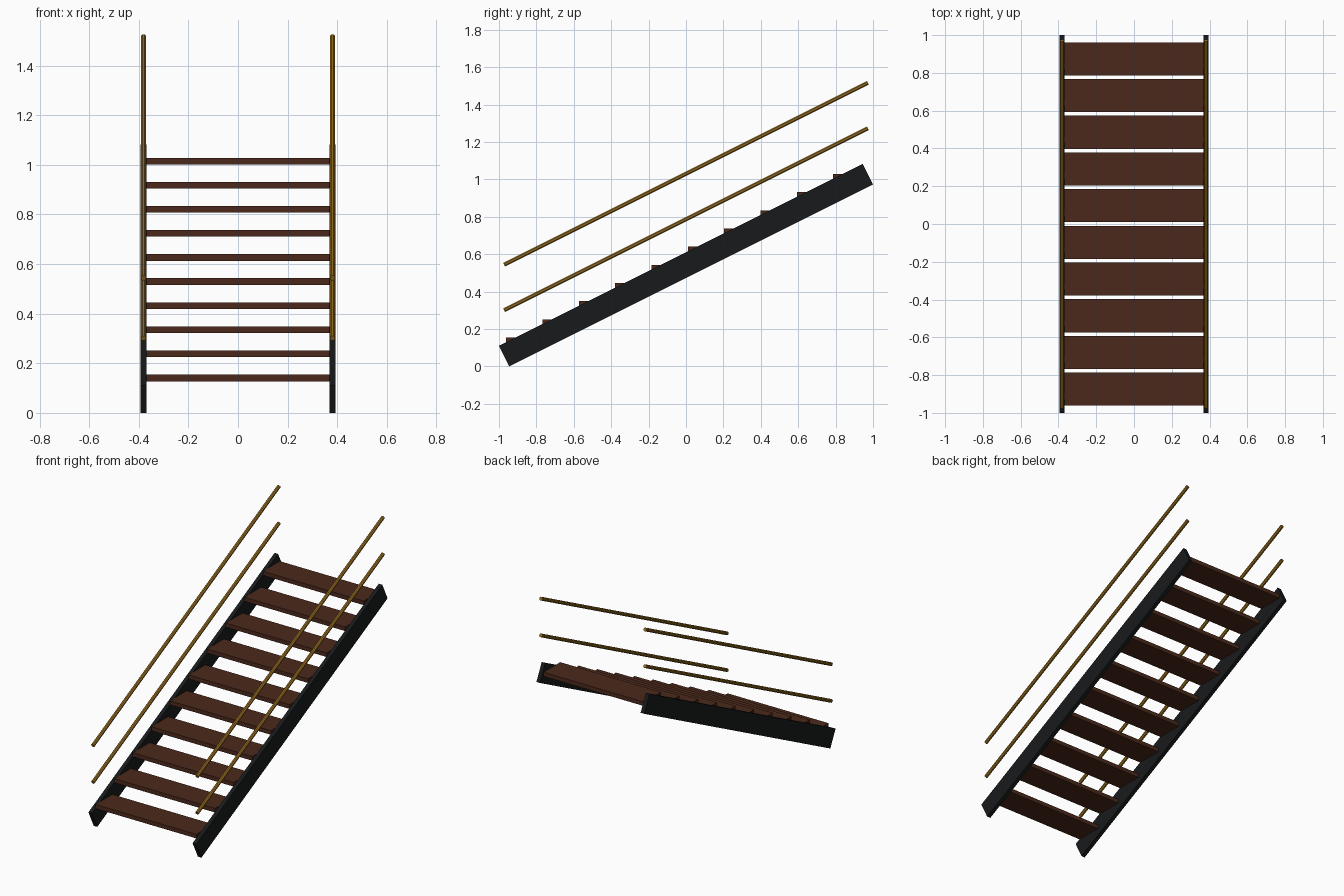
import bpy, math

if "Cube" in bpy.data.objects:
    bpy.data.objects.remove(bpy.data.objects["Cube"])

SLOPE = math.atan(0.5)
LENGTH = 2.174
MID_Z = 0.5415


def material(name, rgb):
    m = bpy.data.materials.new(name)
    m.diffuse_color = (*rgb, 1)
    m.use_nodes = True
    m.node_tree.nodes["Principled BSDF"].inputs["Base Color"].default_value = m.diffuse_color
    return m


black = material("black_metal", (0.009, 0.010, 0.011))
wood = material("dark_wood", (0.07, 0.022, 0.011))
brass = material("brass", (0.32, 0.16, 0.015))


def box(name, loc, size, mat, tilt=0.0):
    bpy.ops.mesh.primitive_cube_add(size=1, location=loc, rotation=(tilt, 0, 0))
    ob = bpy.context.object
    ob.name = name
    ob.scale = size
    ob.data.materials.append(mat)


def rail(name, loc):
    bpy.ops.mesh.primitive_cylinder_add(vertices=8, radius=0.0118, depth=LENGTH,
                                        location=loc,
                                        rotation=(SLOPE - math.pi / 2, 0, 0))
    ob = bpy.context.object
    ob.name = name
    # turn the octagon so that it lies on flat sides
    for v in ob.data.vertices:
        x, y = v.co.x, v.co.y
        a = math.pi / 8
        v.co.x = x * math.cos(a) - y * math.sin(a)
        v.co.y = x * math.sin(a) + y * math.cos(a)
    ob.data.materials.append(brass)


# stringers and the two handrails on each side
for side, s in (("left", -1), ("right", 1)):
    box(f"{side}_stringer", (s * 0.381, 0, MID_Z), (0.026, LENGTH, 0.1235), black, SLOPE)
    rail(f"{side}_upper_rail", (s * 0.381, 0, 1.030))
    rail(f"{side}_lower_rail", (s * 0.381, 0, 0.787))

# ten open treads
for i in range(10):
    k = i - 4.5
    box(f"tread_{i + 1}", (0, k * 0.1943, 0.578 + k * 0.0971), (0.738, 0.175, 0.027), wood)
